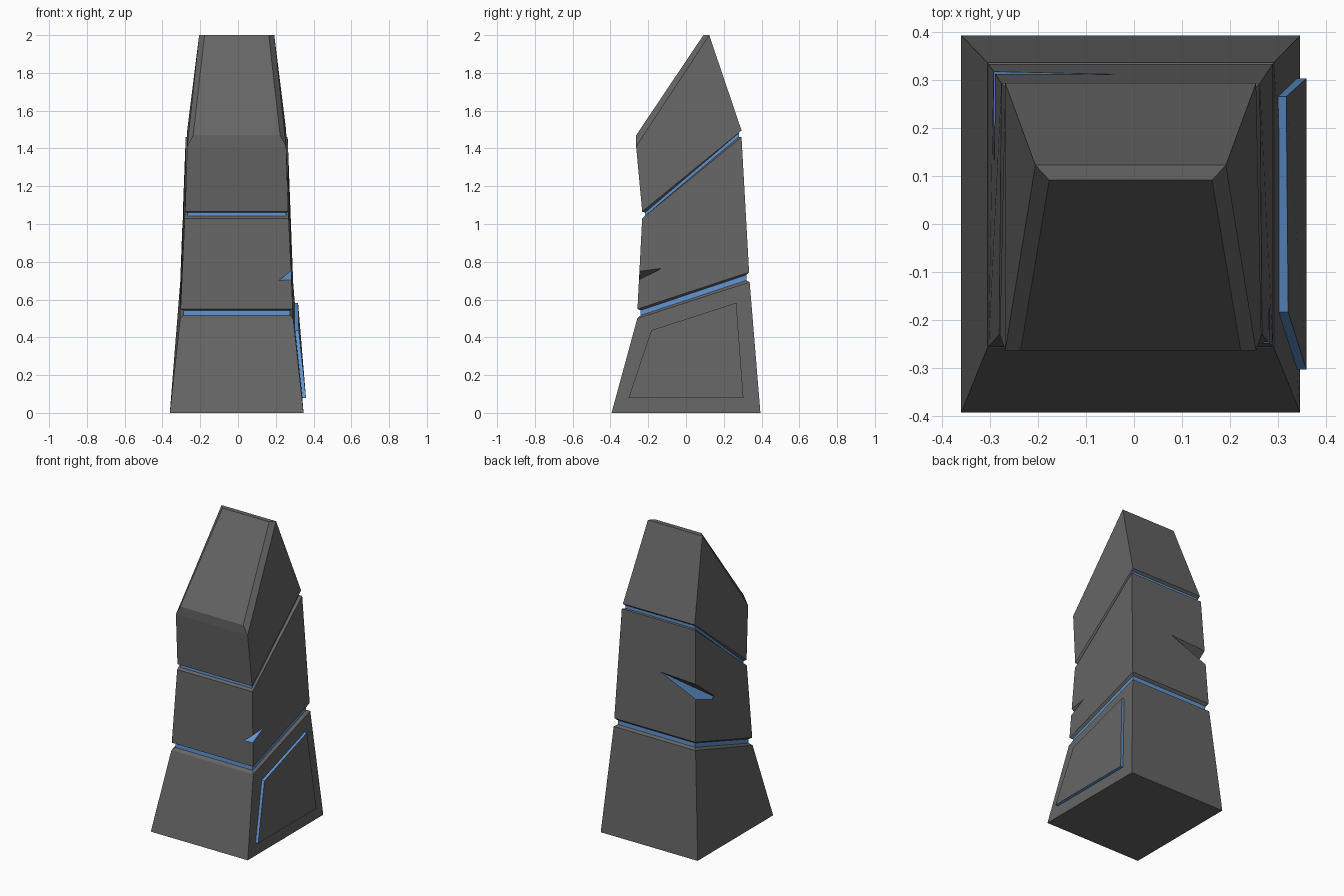
import bpy, bmesh
from mathutils import Vector

if "Cube" in bpy.data.objects:
    bpy.data.objects.remove(bpy.data.objects["Cube"])


def material(name, rgb):
    m = bpy.data.materials.new(name)
    m.diffuse_color = (*rgb, 1)
    m.use_nodes = True
    m.node_tree.nodes["Principled BSDF"].inputs["Base Color"].default_value = m.diffuse_color
    return m


STONE = material("dark_stone", (0.13, 0.13, 0.13))
GLOW = material("blue_glow", (0.12, 0.30, 0.65))


def make(name, verts, faces, blue=()):
    mesh = bpy.data.meshes.new(name)
    mesh.from_pydata(verts, [], faces)
    mesh.materials.append(STONE)
    mesh.materials.append(GLOW)
    for i in blue:
        mesh.polygons[i].material_index = 1
    bm = bmesh.new()
    bm.from_mesh(mesh)
    bmesh.ops.recalc_face_normals(bm, faces=bm.faces)
    bm.to_mesh(mesh)
    bm.free()
    ob = bpy.data.objects.new(name, mesh)
    bpy.context.collection.objects.link(ob)
    return ob


CX = -0.007  # shaft centre line


def ring(yf, zf, hf, yb, zb, hb):
    """Four corners of a sloping section: front y, z, half width, then back."""
    return [(CX - hf, yf, zf), (CX + hf, yf, zf), (CX + hb, yb, zb), (CX - hb, yb, zb)]


# Shaft sections from the base up, with two recessed glowing grooves
rings = [
    ring(-0.394, 0.0, 0.354, 0.394, 0.0, 0.354),
    ring(-0.258, 0.50, 0.299, 0.337, 0.692, 0.299),
    ring(-0.240, 0.516, 0.282, 0.319, 0.702, 0.282),
    ring(-0.240, 0.543, 0.282, 0.319, 0.730, 0.282),
    ring(-0.257, 0.550, 0.297, 0.334, 0.745, 0.297),
    ring(-0.232, 1.030, 0.275, 0.294, 1.460, 0.270),
    ring(-0.217, 1.042, 0.260, 0.280, 1.462, 0.254),
    ring(-0.217, 1.060, 0.260, 0.280, 1.482, 0.254),
    ring(-0.232, 1.066, 0.273, 0.294, 1.495, 0.262),
    ring(-0.264, 1.410, 0.262, 0.123, 2.0, 0.199),
]
verts = [v for r in rings for v in r]
faces, blue = [(3, 2, 1, 0)], []
for k in range(len(rings) - 1):
    for j in range(4):
        if k in (2, 6):
            blue.append(len(faces))
        a, b = k * 4 + j, k * 4 + (j + 1) % 4
        faces.append((a, b, b + 4, a + 4))

# Slanted crown: inset sloping face with chamfers on its rim
n = len(verts)
verts += ring(-0.264, 1.470, 0.230, 0.092, 2.0, 0.170)
for j in range(4):
    a, b = j, (j + 1) % 4
    faces.append((n - 4 + a, n - 4 + b, n + b, n + a))
faces.append((n, n + 1, n + 2, n + 3))
pillar = make("pillar", verts, faces, blue)


# Chipped corners: wedges cut out, with a glowing lower face
def chip(name, corner, z_top, z_low, tip_a, tip_b):
    x, y = corner
    cutter = make(name, [(x, y, z_top), (x, y, z_low), tip_a, tip_b],
                  [(0, 1, 2), (0, 1, 3), (0, 2, 3), (1, 2, 3)], [3])
    mod = pillar.modifiers.new(name, 'BOOLEAN')
    mod.operation = 'DIFFERENCE'
    mod.solver = 'EXACT'
    mod.material_mode = 'TRANSFER'
    mod.object = cutter
    bpy.context.view_layer.objects.active = pillar
    bpy.ops.object.modifier_apply(modifier=name)
    bpy.data.objects.remove(cutter)


chip("front_chip", (0.292, -0.258), 0.757, 0.70, (0.215, -0.251, 0.70), (0.284, -0.13, 0.765))
chip("back_chip", (-0.302, 0.327), 1.125, 1.02, (-0.03, 0.314, 1.13), (-0.288, 0.06, 0.92))

# Raised panel on the right side of the base, glowing around its edge
outline = [(-0.304, 0.08, 0.36), (0.304, 0.08, 0.36), (0.266, 0.583, 0.318), (-0.184, 0.437, 0.322)]
pv = [(x - d, y, z) for d in (0.025, 0.0) for y, z, x in outline]
pf = [(3, 2, 1, 0), (4, 5, 6, 7)] + [(j, (j + 1) % 4, (j + 1) % 4 + 4, j + 4) for j in range(4)]
make("side_panel", pv, pf, range(2, 6))
